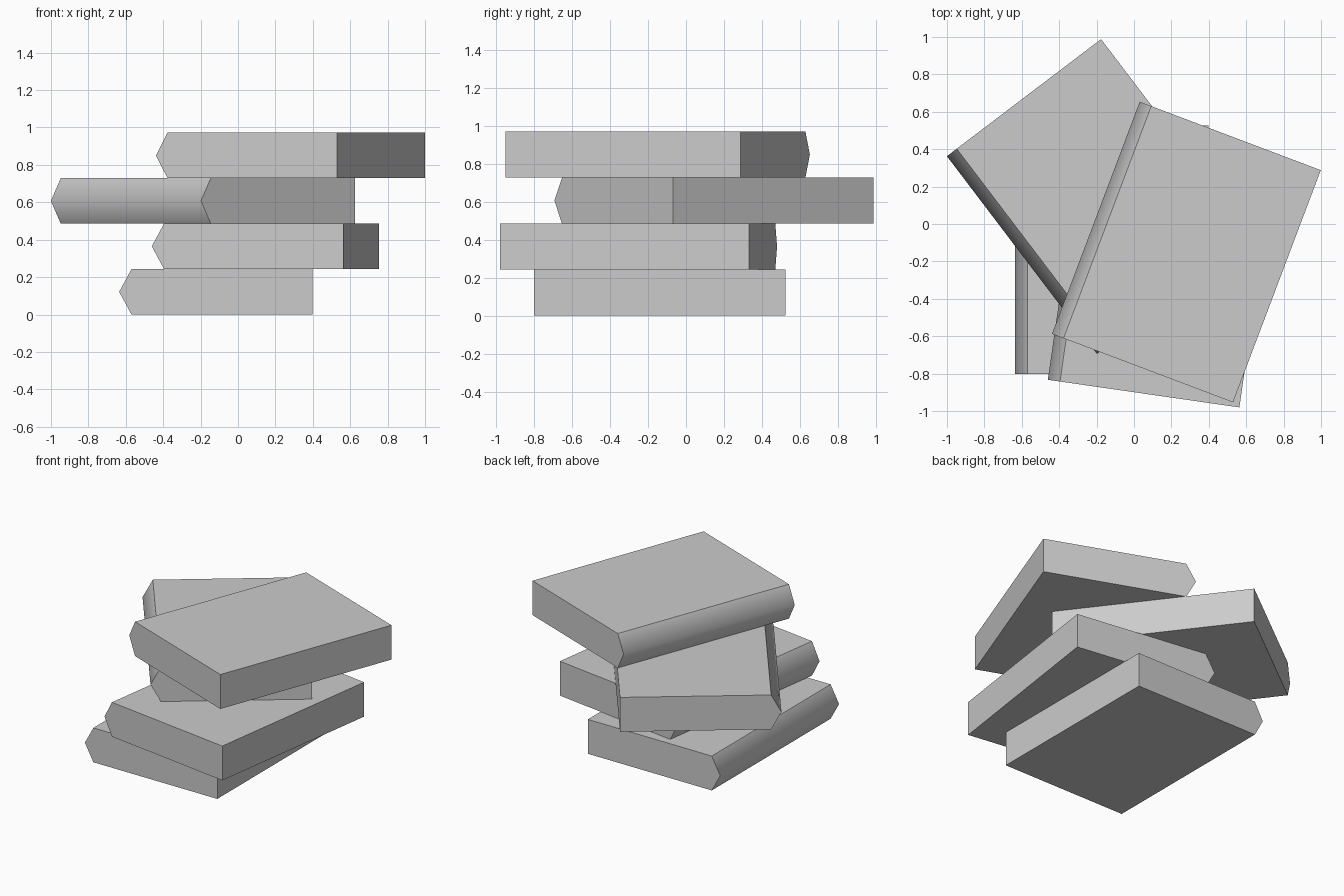
import bpy, bmesh
from math import radians

cube = bpy.data.objects.get("Cube")
if cube:
    bpy.data.objects.remove(cube, do_unlink=True)

WIDTH, DEPTH, THICK, SPINE = 1.035, 1.327, 0.243, 0.066

# One plain grey for every book
grey = bpy.data.materials.new("plain_grey")
grey.use_nodes = True
colour = (0.6, 0.6, 0.6, 1)
grey.diffuse_color = colour
grey.node_tree.nodes["Principled BSDF"].inputs["Base Color"].default_value = colour


def make_book(name, x, y, level, turn):
    """Extrude a book cross-section with a pointed spine along its height."""
    left, right = -WIDTH / 2, WIDTH / 2
    profile = [(left, THICK / 2), (left + SPINE, 0), (right, 0),
               (right, THICK), (left + SPINE, THICK)]
    bm = bmesh.new()
    end = bm.faces.new([bm.verts.new((px, -DEPTH / 2, pz)) for px, pz in profile])
    grown = bmesh.ops.extrude_face_region(bm, geom=[end], use_keep_orig=True)
    moved = [g for g in grown["geom"] if isinstance(g, bmesh.types.BMVert)]
    bmesh.ops.translate(bm, verts=moved, vec=(0, DEPTH, 0))
    bmesh.ops.recalc_face_normals(bm, faces=bm.faces)
    mesh = bpy.data.meshes.new(name)
    bm.to_mesh(mesh)
    bm.free()
    mesh.materials.append(grey)

    book = bpy.data.objects.new(name, mesh)
    book.location = (x, y, level * THICK)
    book.rotation_euler.z = radians(turn)
    bpy.context.collection.objects.link(book)

    # Soften only the ridge of the spine
    bpy.ops.object.select_all(action="DESELECT")
    book.select_set(True)
    bpy.context.view_layer.objects.active = book
    bpy.ops.object.shade_smooth_by_angle(angle=radians(59.5))


# Stack from the bottom up, each book turned a little
make_book("bottom_book", -0.118, -0.138, 0, 0)
make_book("lower_middle_book", 0.146, -0.25, 1, -8.2)
make_book("upper_middle_book", -0.187, 0.147, 2, 37.2)
make_book("top_book", 0.28, -0.15, 3, -20.7)
